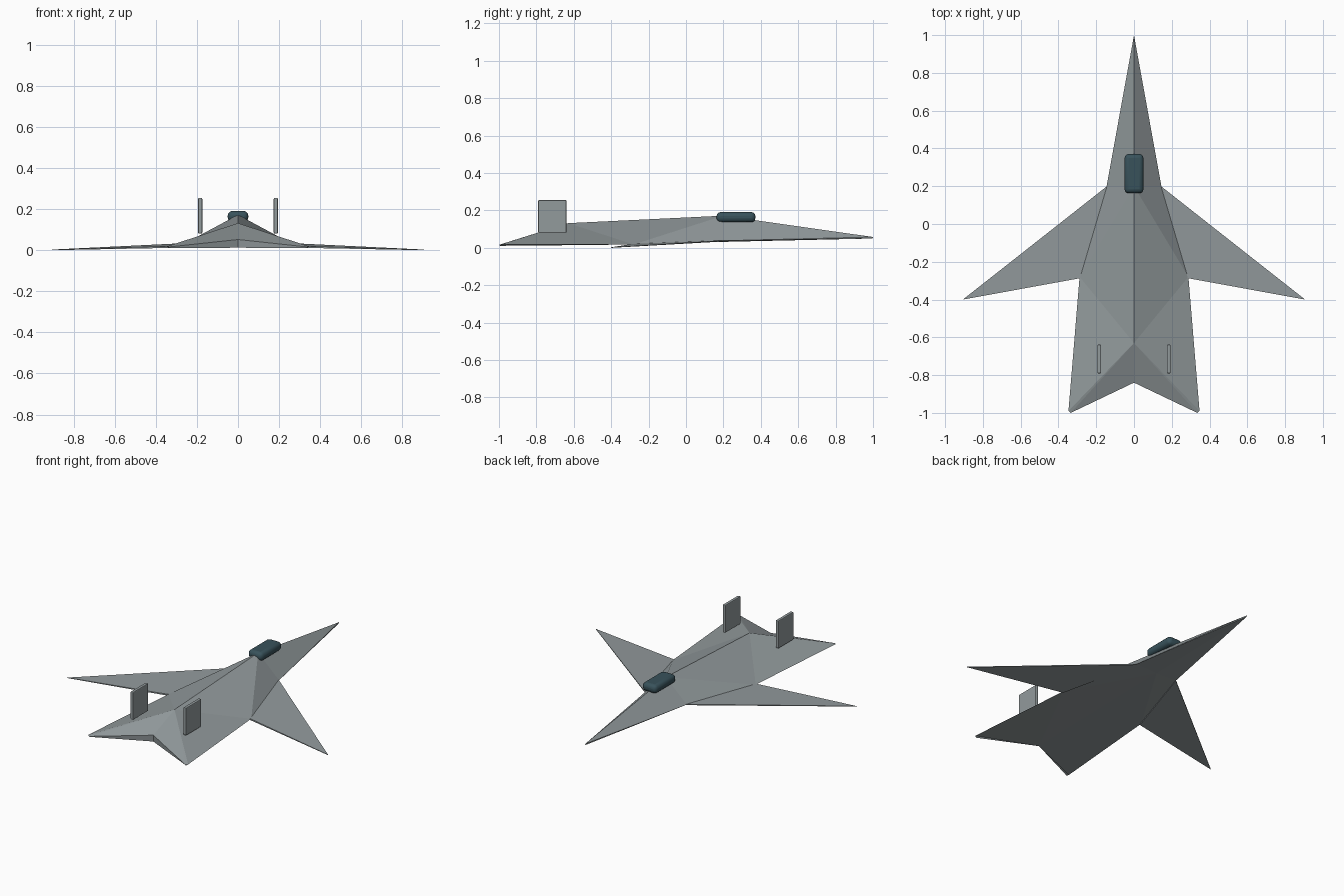
import bpy, bmesh

if "Cube" in bpy.data.objects:
    bpy.data.objects.remove(bpy.data.objects["Cube"])


def material(name, rgb):
    m = bpy.data.materials.new(name)
    m.diffuse_color = (*rgb, 1.0)
    m.use_nodes = True
    m.node_tree.nodes["Principled BSDF"].inputs["Base Color"].default_value = m.diffuse_color
    return m


HULL = material("hull grey", (0.29, 0.325, 0.335))
GLASS = material("canopy dark teal", (0.04, 0.085, 0.105))


def half_mesh(name, points, faces, mat):
    """Right half of a part, mirrored across x = 0."""
    bm = bmesh.new()
    verts = {k: bm.verts.new(p) for k, p in points.items()}
    for f in faces:
        bm.faces.new([verts[k] for k in f.split()])
    bmesh.ops.recalc_face_normals(bm, faces=bm.faces)
    me = bpy.data.meshes.new(name)
    bm.to_mesh(me)
    bm.free()
    me.materials.append(mat)
    ob = bpy.data.objects.new(name, me)
    bpy.context.collection.objects.link(ob)
    mod = ob.modifiers.new("mirror", 'MIRROR')
    mod.use_clip = True
    return ob


def bevel(ob, width, segments):
    mod = ob.modifiers.new("bevel", 'BEVEL')
    mod.width = width
    mod.segments = segments
    mod.limit_method = 'ANGLE'
    mod.angle_limit = 0.5


def box(name, center, size, mat):
    bpy.ops.mesh.primitive_cube_add(size=1, location=center)
    ob = bpy.context.object
    ob.name = name
    ob.scale = size
    bpy.ops.object.transform_apply(location=False, rotation=False, scale=True)
    ob.data.materials.append(mat)
    return ob


# Fuselage: ridged wedge with needle nose and notched tail
half_mesh("fuselage", {
    "nose": (0, 1.0, 0.058), "nose_low": (0, 0.998, 0.05),
    "ridge_front": (0, 0.2, 0.172), "ridge_back": (0, -0.63, 0.132),
    "shoulder": (0.145, 0.2, 0.038), "root": (0.288, -0.28, 0.018),
    "tail": (0.347, -0.99, 0.018), "tail_in": (0.335, -1.0, 0.016),
    "tail_low": (0.335, -0.995, 0.011),
    "notch": (0, -0.84, 0.052), "notch_low": (0, -0.84, 0.012),
    "belly": (0, 0.2, 0.032),
}, [
    "nose ridge_front shoulder", "nose shoulder nose_low",
    "ridge_front root shoulder", "ridge_front ridge_back root",
    "ridge_back tail root", "ridge_back tail_in tail",
    "ridge_back notch tail_in",
    "notch notch_low tail_low tail_in", "tail_in tail_low tail",
    "nose_low shoulder belly", "belly shoulder root",
    "belly root notch_low", "notch_low root tail", "notch_low tail tail_low",
], HULL)

# Wings: thin swept triangles tapering to a point
half_mesh("wings", {
    "f": (0.143, 0.2, 0.04), "fl": (0.143, 0.2, 0.034),
    "b": (0.285, -0.287, 0.021), "bl": (0.285, -0.287, 0.012),
    "t": (0.906, -0.4, 0.003), "tl": (0.906, -0.4, 0.0),
}, ["f b t", "fl tl bl", "f t tl fl", "b bl tl t", "f fl bl b"], HULL)

# Twin tail fins
for side, label in ((-1, "left"), (1, "right")):
    fin = box(label + "_fin", (side * 0.184, -0.715, 0.168),
              (0.02, 0.152, 0.174), HULL)
    bevel(fin, 0.005, 2)

# Canopy: rounded block on the ridge
canopy = box("canopy", (0, 0.267, 0.164), (0.1, 0.208, 0.054), GLASS)
bevel(canopy, 0.022, 3)
canopy.select_set(True)
bpy.context.view_layer.objects.active = canopy
bpy.ops.object.shade_smooth_by_angle()
